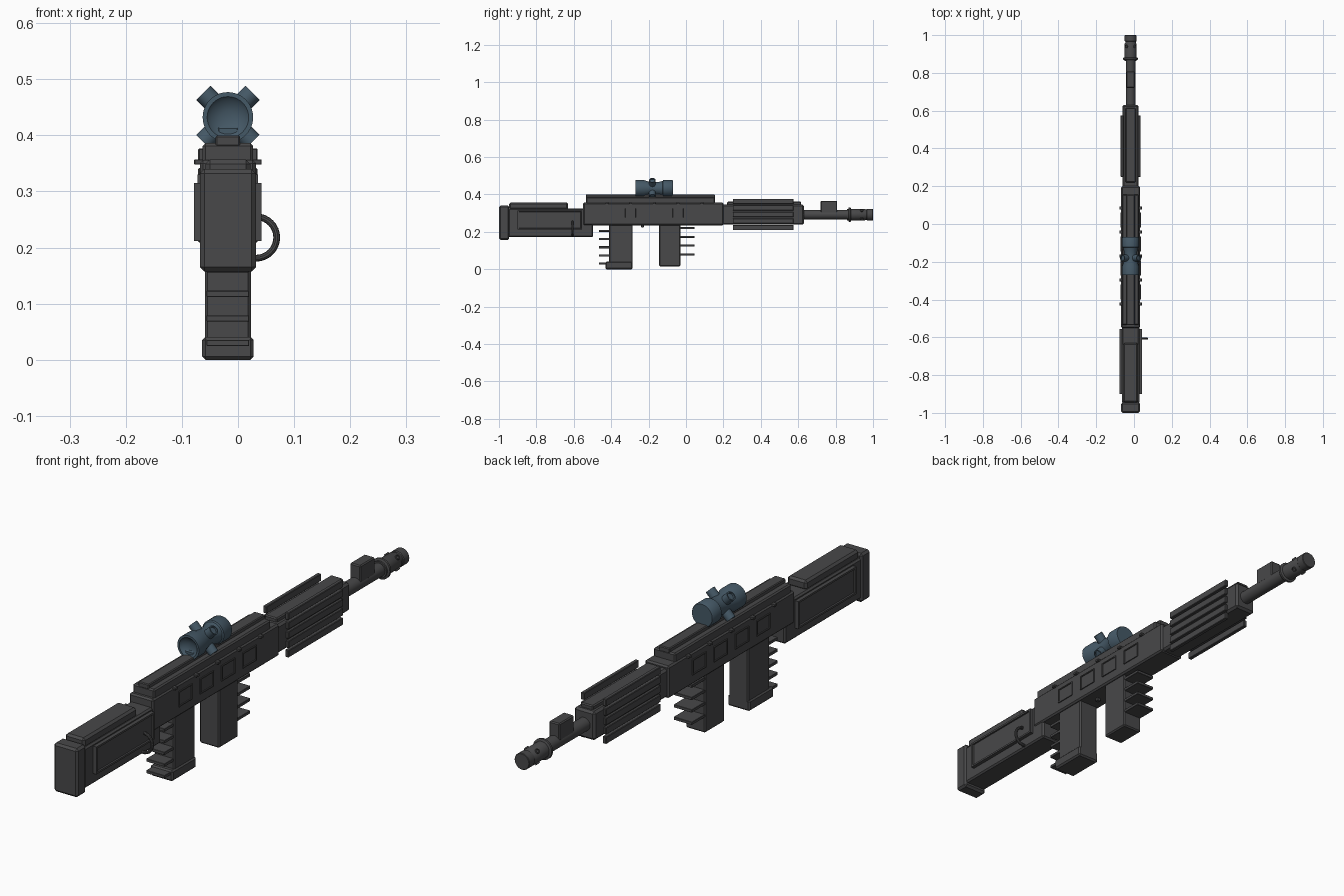
import bpy, bmesh, math
from mathutils import Matrix, Vector

if "Cube" in bpy.data.objects:
    bpy.data.objects.remove(bpy.data.objects["Cube"])

CX = -0.018   # centre plane of the body


def material(name, rgb):
    m = bpy.data.materials.new(name)
    m.diffuse_color = (*rgb, 1)
    m.use_nodes = True
    m.node_tree.nodes["Principled BSDF"].inputs["Base Color"].default_value = m.diffuse_color
    return m


DARK = material("dark_metal", (0.065, 0.065, 0.067))
BLUE = material("blue_metal", (0.06, 0.1, 0.135))


def finish(name, bm, mat, smooth=False):
    bmesh.ops.recalc_face_normals(bm, faces=bm.faces)
    me = bpy.data.meshes.new(name)
    bm.to_mesh(me)
    bm.free()
    ob = bpy.data.objects.new(name, me)
    bpy.context.collection.objects.link(ob)
    me.materials.append(mat)
    if smooth:
        bpy.ops.object.select_all(action='DESELECT')
        bpy.context.view_layer.objects.active = ob
        ob.select_set(True)
        bpy.ops.object.shade_smooth_by_angle(angle=math.radians(35))
    return ob


def box(name, half, y, z, bevel=0.004, x=0.0, recess=None, mat=DARK):
    """Box of half-width `half` around CX + x; recess = (border, depth) sinks both side faces."""
    bm = bmesh.new()
    size = Matrix.Diagonal((2 * half, y[1] - y[0], z[1] - z[0], 1))
    mid = Vector((CX + x, sum(y) / 2, sum(z) / 2))
    bmesh.ops.create_cube(bm, size=1, matrix=Matrix.Translation(mid) @ size)
    if recess:
        bm.normal_update()
        sides = [f for f in bm.faces if abs(f.normal.x) > 0.9]
        bmesh.ops.inset_individual(bm, faces=sides, thickness=recess[0])
        bmesh.ops.inset_individual(bm, faces=sides, thickness=0.001, depth=-recess[1])
    elif bevel:
        bmesh.ops.bevel(bm, geom=bm.edges[:], offset=bevel, segments=1, affect='EDGES')
    return finish(name, bm, mat)


def lathe(name, profile, z, mat=DARK, seg=32):
    """Revolve (y, radius) points round the y axis at height z."""
    bm = bmesh.new()
    rings = []
    for y, r in profile:
        rings.append([bm.verts.new((CX + r * math.cos(a), y, z + r * math.sin(a)))
                      for a in (2 * math.pi * i / seg for i in range(seg))])
    for a, b in zip(rings, rings[1:]):
        for i in range(seg):
            j = (i + 1) % seg
            bm.faces.new((a[i], a[j], b[j], b[i]))
    bm.faces.new(rings[0])
    bm.faces.new(rings[-1])
    return finish(name, bm, mat, True)


def knob(name, axis_z, y, angle, r0, r1, rad, mat, dish=0.0):
    """Short cylinder pointing radially outwards from the axis, with a dished end."""
    bm = bmesh.new()
    d = Vector((math.cos(angle), 0, math.sin(angle)))
    pos = Vector((CX, y, axis_z)) + d * (r0 + r1) / 2
    bmesh.ops.create_cone(bm, cap_ends=True, segments=20, radius1=rad, radius2=rad, depth=r1 - r0,
                          matrix=Matrix.Translation(pos) @ d.to_track_quat('Z', 'Y').to_matrix().to_4x4())
    bm.normal_update()
    if dish:
        top = [f for f in bm.faces if f.normal.dot(d) > 0.9]
        bmesh.ops.inset_individual(bm, faces=top, thickness=rad * 0.25)
        bmesh.ops.inset_individual(bm, faces=top, thickness=0.0005, depth=-dish)
    return finish(name, bm, mat, True)


# Stock
box("butt_plate", 0.050, (-1.0, -0.945), (0.157, 0.34), 0.008)
box("stock_body", 0.046, (-0.95, -0.497), (0.172, 0.325), 0.006)
box("cheek_rest", 0.040, (-0.945, -0.63), (0.32, 0.357), 0.008)
box("stock_side_panel", 0.060, (-0.90, -0.555), (0.212, 0.315), recess=(0.01, 0.006))

# Sling ring
bpy.ops.mesh.primitive_torus_add(major_radius=0.037, minor_radius=0.006, major_segments=32,
                                 minor_segments=10, location=(0.032, -0.607, 0.218),
                                 rotation=(math.pi / 2, 0, 0))
ring = bpy.context.object
ring.name = "sling_ring"
ring.data.materials.append(DARK)
bpy.ops.object.shade_smooth_by_angle(angle=math.radians(35))

# Receiver, two-level top rail, side windows and tabs
box("receiver", 0.050, (-0.55, 0.20), (0.235, 0.356), 0.006)
box("rail_base", 0.045, (-0.535, 0.155), (0.35, 0.386), 0.005)
box("rail_top", 0.022, (-0.535, 0.155), (0.38, 0.40), 0.003)
for i in range(4):
    y = -0.36 + i * 0.127
    box(f"receiver_window_{i}", 0.054, (y - 0.04, y + 0.04), (0.272, 0.33), recess=(0.006, 0.003))
for i in range(5):
    y = -0.423 + i * 0.127
    box(f"receiver_tab_{i}", 0.060, (y - 0.008, y + 0.008), (0.348, 0.357), 0.001)
box("trigger", 0.008, (-0.24, -0.225), (0.224, 0.24), 0.002)

# Rear grip and front grip with finger fins
box("rear_grip", 0.041, (-0.412, -0.285), (0.01, 0.24), 0.005)
box("rear_grip_base", 0.046, (-0.43, -0.285), (0.0, 0.041), 0.006)
for i in range(5):
    z = 0.03 + i * 0.0438
    box(f"rear_grip_fin_{i}", 0.038, (-0.465, -0.40), (z - 0.0055, z + 0.0055), 0.001)
box("front_grip", 0.041, (-0.145, -0.03), (0.016, 0.24), 0.005)
for i in range(4):
    z = 0.08 + i * 0.0465
    box(f"front_grip_fin_{i}", 0.038, (-0.04, 0.045), (z - 0.0055, z + 0.0055), 0.001)

# Handguard with side slats
box("handguard", 0.043, (0.19, 0.63), (0.238, 0.346), 0.008)
box("handguard_top", 0.026, (0.22, 0.615), (0.34, 0.361), 0.004)
for i in range(5):
    z = 0.2225 + i * 0.0352
    for side, s in (("left", -1), ("right", 1)):
        box(f"handguard_slat_{side}_{i}", 0.0075, (0.25, 0.575), (z - 0.0135, z + 0.0135),
            0.002, x=s * 0.0455)

# Barrel, front sight and muzzle
lathe("barrel", [(0.62, 0.025), (0.89, 0.025)], 0.292)
box("front_sight", 0.022, (0.72, 0.808), (0.30, 0.366), 0.004)
lathe("muzzle_collar", [(0.868, 0.034), (0.871, 0.039), (0.879, 0.039), (0.882, 0.034)], 0.292)
lathe("muzzle", [(0.862, 0.031), (0.955, 0.031), (0.96, 0.028), (0.965, 0.028),
                 (0.968, 0.031), (0.998, 0.031), (1.0, 0.029)], 0.292)
for i in range(4):
    knob(f"muzzle_port_{i}", 0.292, 0.94, math.pi / 2 * i + math.pi / 4, 0.02, 0.035, 0.009, DARK, 0.004)

# Scope: hourglass tube with a recessed eyepiece and four dished knobs
lathe("scope_tube", [(-0.255, 0.012), (-0.262, 0.03), (-0.27, 0.037), (-0.27, 0.045), (-0.225, 0.045),
                     (-0.20, 0.036), (-0.15, 0.034), (-0.125, 0.040), (-0.122, 0.045),
                     (-0.075, 0.045), (-0.07, 0.042)], 0.432, BLUE, 40)
for i in range(4):
    knob(f"scope_knob_{i}", 0.432, -0.18, math.pi / 4 + math.pi / 2 * i, 0.025, 0.062, 0.018, BLUE, 0.006)
box("scope_mount", 0.020, (-0.262, -0.085), (0.392, 0.416), 0.004, mat=BLUE)
